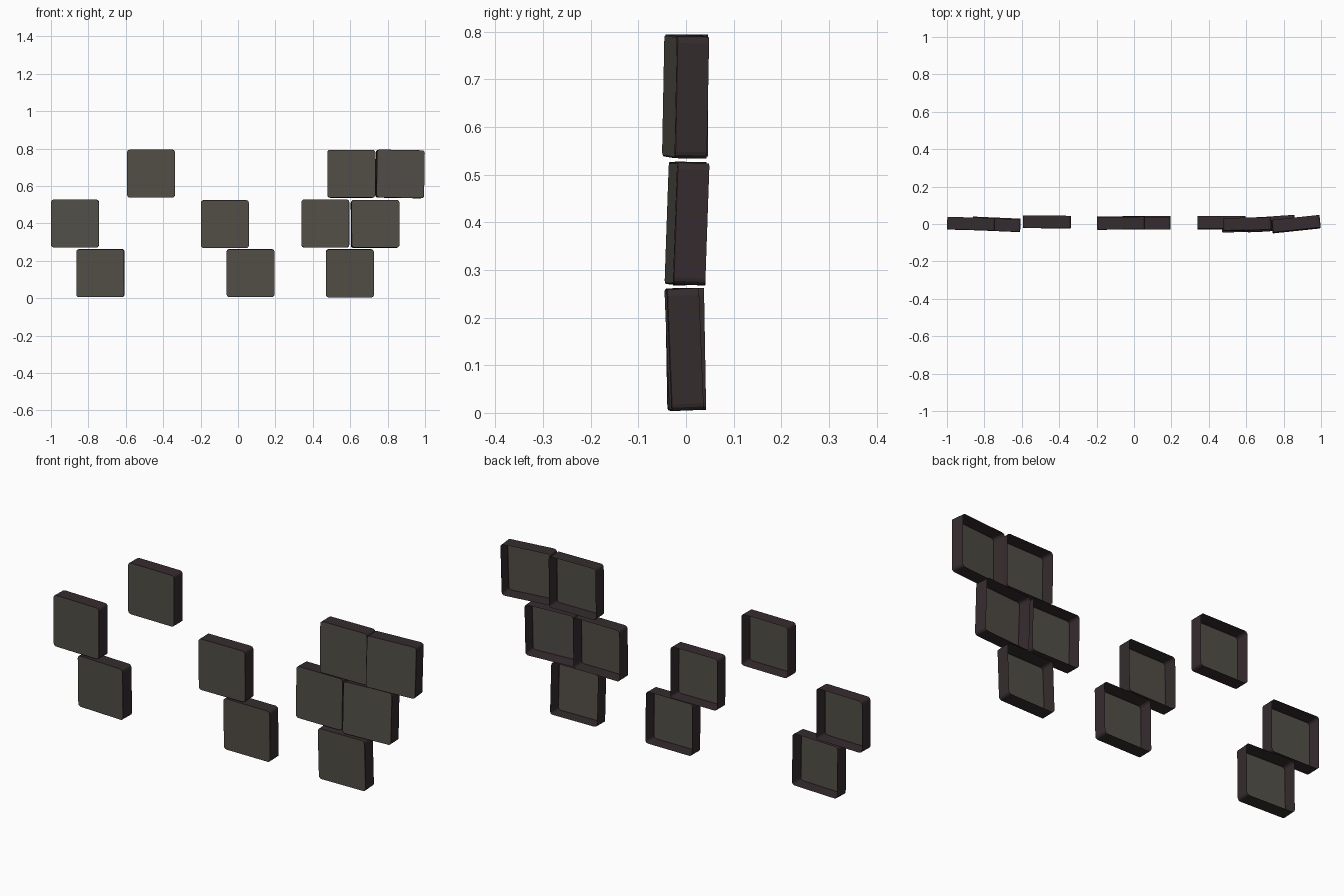
import bpy, bmesh
from math import radians
from mathutils import Euler, Matrix

old = bpy.data.objects.get("Cube")
if old:
    bpy.data.objects.remove(old, do_unlink=True)

SIZE, DEPTH = 0.256, 0.066


def material(name, color):
    m = bpy.data.materials.new(name)
    m.use_nodes = True
    m.diffuse_color = (*color, 1)
    m.node_tree.nodes["Principled BSDF"].inputs["Base Color"].default_value = (*color, 1)
    return m


face_mat = material("warm grey face", (0.085, 0.078, 0.064))
rim_mat = material("dark brown rim", (0.036, 0.025, 0.027))


def tile(name, x, y, z, tilt, turn, roll=0):
    """Shallow tray, closed at the front and open at the back."""
    bm = bmesh.new()
    bmesh.ops.create_cube(bm, size=1, matrix=Matrix.Diagonal((SIZE, DEPTH, SIZE, 1)))
    # Rounded corners
    corners = [e for e in bm.edges
               if abs(e.verts[0].co.y - e.verts[1].co.y) > DEPTH / 2]
    bmesh.ops.bevel(bm, geom=corners, offset=0.014, segments=3, profile=0.5,
                    affect='EDGES')
    # Open back
    bm.normal_update()
    back = [f for f in bm.faces if f.normal.y > 0.9]
    bmesh.ops.delete(bm, geom=back, context='FACES')
    # Softened front edge
    front = [f for f in bm.faces if f.normal.y < -0.9]
    bmesh.ops.inset_region(bm, faces=front, thickness=0.003)
    for v in front[0].verts:
        v.co.y -= 0.002
    bm.normal_update()
    for f in bm.faces:
        f.material_index = 0 if f.normal.y < -0.99 else 1
    mesh = bpy.data.meshes.new(name)
    bm.to_mesh(mesh)
    bm.free()
    mesh.materials.append(face_mat)
    mesh.materials.append(rim_mat)
    ob = bpy.data.objects.new(name, mesh)
    bpy.context.collection.objects.link(ob)
    ob.location = (x, y, z)
    ob.rotation_euler = Euler((radians(tilt), radians(roll), radians(turn)))


# Name, centre, forward tilt, turn and roll of each tile
TILES = [
    ("single_top_tile", -0.465, 0.012, 0.666, 0, -0.5),
    ("right_upper_tile", -0.871, 0.002, 0.399, 0, -1.5),
    ("right_lower_tile", -0.735, -0.001, 0.134, 1, -2.5),
    ("middle_upper_tile", -0.070, 0.006, 0.396, 0.5, 0.5),
    ("middle_lower_tile", 0.067, 0.007, 0.134, 1, 0),
    ("left_top_inner_tile", 0.606, 0, 0.665, -0.5, 1),
    ("left_top_outer_tile", 0.866, 0, 0.664, -1, 6, 1),
    ("left_mid_inner_tile", 0.467, 0.008, 0.399, -1, 0),
    ("left_mid_outer_tile", 0.733, 0.003, 0.397, -2, 4),
    ("left_bottom_tile", 0.598, -0.003, 0.133, 2.3, 1),
]
for t in TILES:
    tile(*t)
